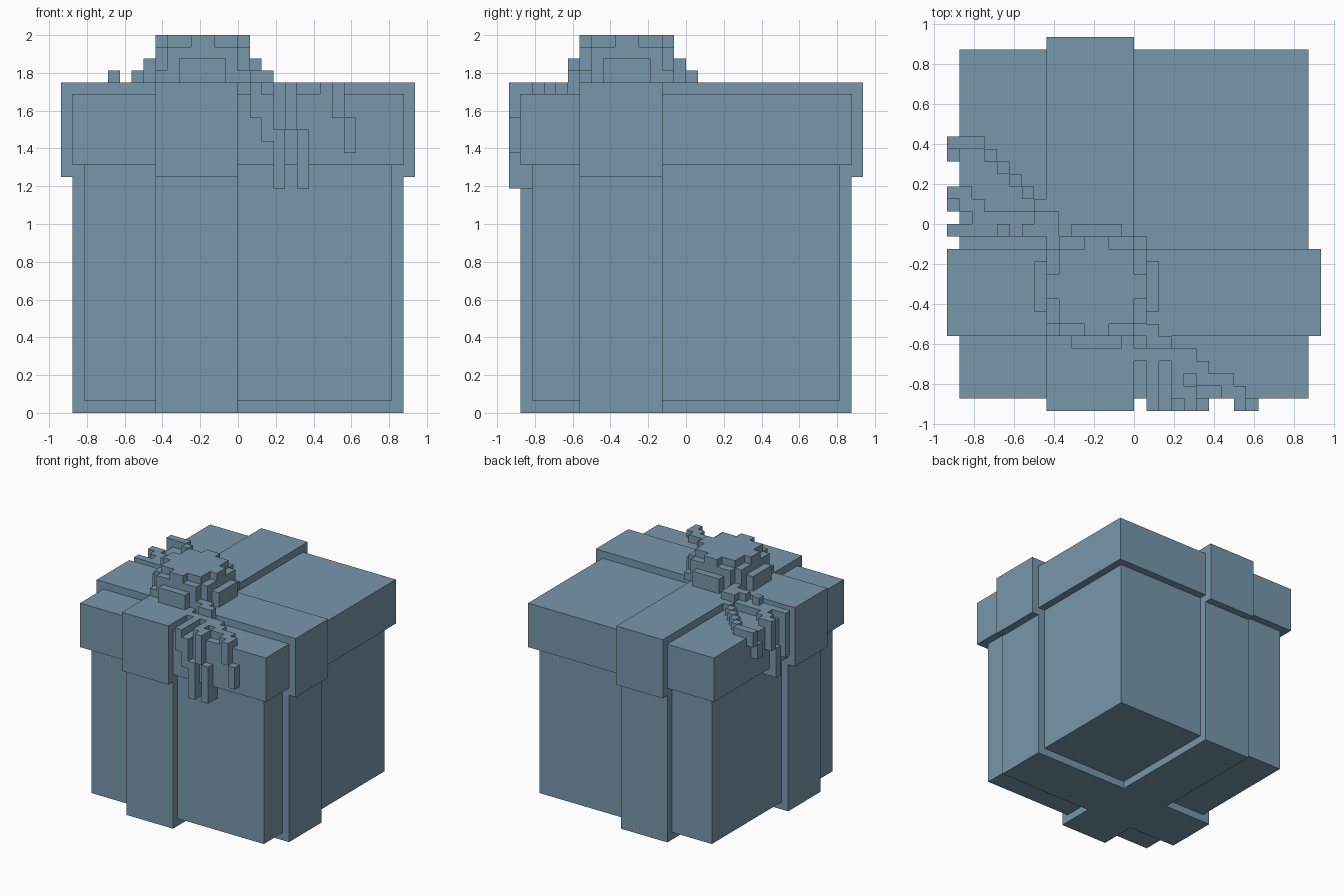
import bpy
import bmesh
from mathutils import Matrix, Vector

UNIT = 1 / 16  # every part sits on a cubic grid of this size

start_cube = bpy.data.objects.get("Cube")
if start_cube:
    bpy.data.objects.remove(start_cube, do_unlink=True)

paint = bpy.data.materials.new("slate blue")
paint.use_nodes = True
paint.diffuse_color = (0.19, 0.31, 0.41, 1)
paint.node_tree.nodes["Principled BSDF"].inputs["Base Color"].default_value = paint.diffuse_color


def add_blocks(name, blocks):
    """One object from blocks given as (x range, y range, z range) in grid units."""
    bm = bmesh.new()
    for ranges in blocks:
        low = Vector([r[0] for r in ranges]) * UNIT
        high = Vector([r[1] for r in ranges]) * UNIT
        place = Matrix.Translation((low + high) / 2) @ Matrix.Diagonal((*(high - low), 1))
        bmesh.ops.create_cube(bm, size=1, matrix=place)
    mesh = bpy.data.meshes.new(name)
    bm.to_mesh(mesh)
    bm.free()
    mesh.materials.append(paint)
    part = bpy.data.objects.new(name, mesh)
    bpy.context.collection.objects.link(part)
    return part


def centred(half):
    return (-half, half)


def cell(index):
    return (index, index + 1)


STEPS = {"E": (1, 0), "W": (-1, 0), "N": (0, 1), "S": (0, -1)}


def add_trail(name, x, y, moves):
    """String lying on the lid; each word of moves is one jump, so NW is diagonal."""
    cells = [(x, y)]
    for word in moves.split():
        for letter in word:
            x, y = x + STEPS[letter][0], y + STEPS[letter][1]
        cells.append((x, y))
    add_blocks(name, [(cell(a), cell(b), LID_STRING) for a, b in cells])


def add_drip(name, side, columns):
    """String hanging over the lid edge, as (position, bottom, top) columns."""
    blocks = []
    for position, bottom, top in columns:
        spans = [((-15, -14), (bottom, top))]
        if bottom < LID_BOTTOM:  # thicker under the lid, to reach the box wall
            spans.append(((-15, -13), (bottom, LID_BOTTOM)))
        for depth, height in spans:
            along = cell(position)
            blocks.append((along, depth, height) if side == "front" else (depth, along, height))
    add_blocks(name, blocks)


LID_BOTTOM = 21
LID_STRING = (27, 28)
BAND_X, BAND_Y = (-7, 0), (-9, -2)

# Box and lid
add_blocks("box_body", [(centred(13), centred(13), (1, LID_BOTTOM))])
add_blocks("box_lid", [(centred(14), centred(14), (LID_BOTTOM, 27))])

# Crossed ribbons round the box and over the lid
for name, half, height in (("box_ribbon", 14, (0, 20)), ("lid_ribbon", 15, (20, 28))):
    add_blocks(name, [(BAND_X, centred(half), height), (centred(half), BAND_Y, height)])

# Bow: notched core, low corners, cross-shaped cap, and a loop on each side
add_blocks("bow_core", [((-6, 0), (-9, -1), (28, 31)), ((-7, 1), (-8, -2), (28, 31))])
add_blocks("bow_corners", [((-7, 1), (-9, -1), (28, 29))])
add_blocks("bow_cap", [
    ((-6, 0), (-8, -2), (31, 32)),
    ((-4, -2), (-9, -1), (31, 32)),
    ((-7, 1), (-6, -4), (31, 32)),
])
LOOP = (28, 30)
add_blocks("bow_front_loop", [((-5, -1), (-10, -9), LOOP)])
add_blocks("bow_back_loop", [((-5, -1), (-1, 0), LOOP)])
add_blocks("bow_right_loop", [((-8, -7), (-7, -3), LOOP)])
add_blocks("bow_left_loop", [((1, 2), (-7, -3), LOOP)])

# Knots where the strings leave the bow
KNOT = (27, 29)
add_blocks("front_knot", [((0, 2), (-9, -8), KNOT), ((1, 3), (-10, -9), KNOT)])
add_blocks("back_knot", [((-9, -6), (-1, 0), KNOT), ((-8, -6), (0, 1), KNOT)])
add_blocks("loose_knot", [(cell(-11), cell(-1), KNOT)])

# Strings running to the front edge
add_trail("front_string_a", 0, -11, "E S S S S")
add_trail("front_string_b", 2, -11, "E S S S E S")
add_trail("front_string_c", 3, -11, "E S E S E E S E S")
add_drip("front_drip_a", "front", [(1, 25, 28), (2, 23, 27), (3, 19, 24)])
add_drip("front_drip_b", "front", [(4, 24, 28), (5, 19, 24)])
add_drip("front_drip_c", "front", [(8, 25, 28), (9, 22, 25)])

# Strings running to the right edge
add_trail("side_string_a", -7, 0, "NW NW NW NW NW NW W")
add_trail("side_string_b", -9, 0, "W W W W N W N W")
add_trail("side_string_c", -10, -1, "W W W W W")
add_drip("side_drip_a", "side", [(6, 26, 28), (5, 24, 26)])
add_drip("side_drip_b", "side", [(2, 24, 28), (1, 20, 24)])
add_drip("side_drip_c", "side", [(-1, 22, 28)])
